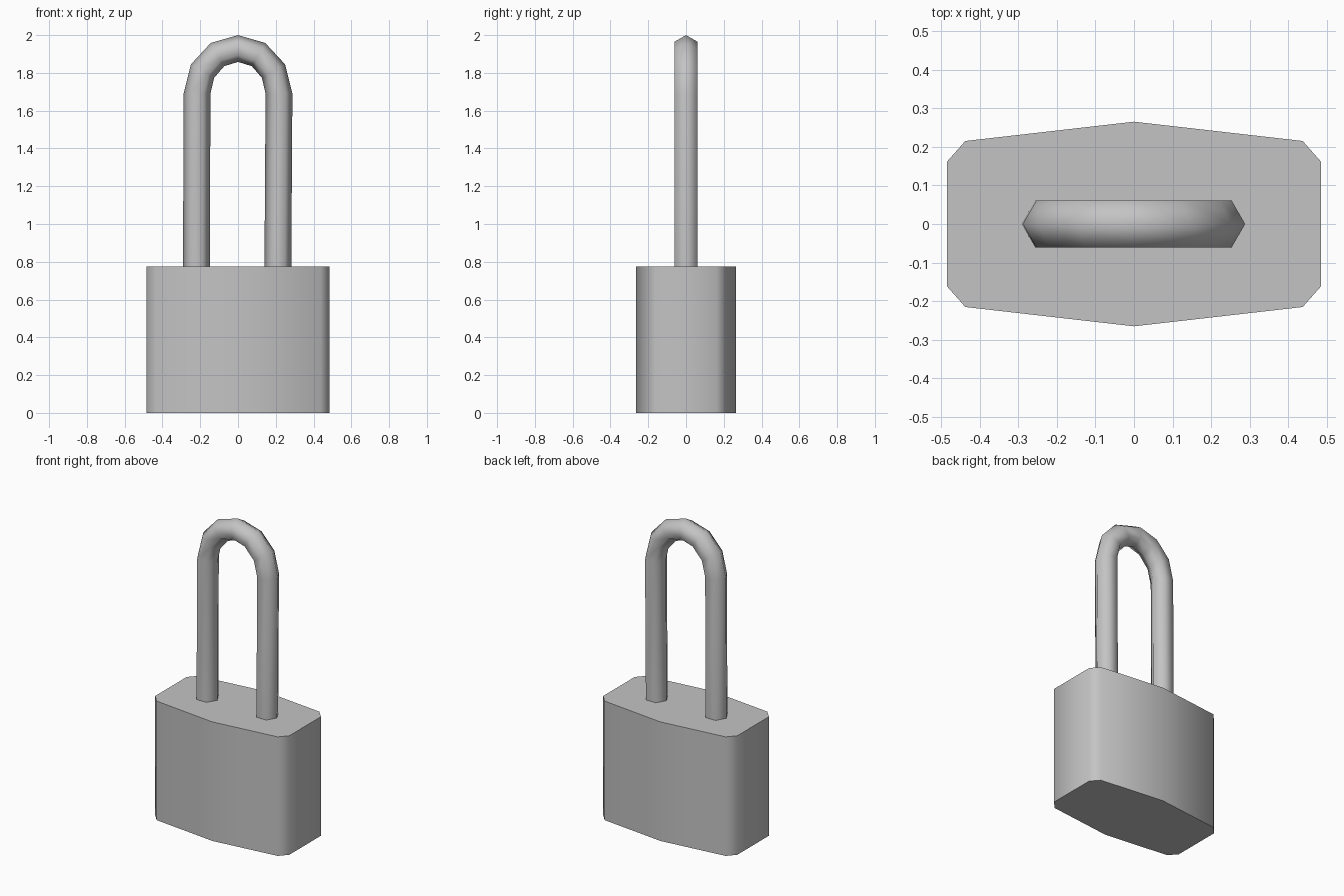
import bpy
import bmesh
from math import cos, sin, pi
from mathutils import Vector

cube = bpy.data.objects.get("Cube")
if cube:
    bpy.data.objects.remove(cube)

GREY = (0.55, 0.55, 0.55, 1.0)
metal = bpy.data.materials.new("grey metal")
metal.use_nodes = True
metal.diffuse_color = GREY
metal.node_tree.nodes["Principled BSDF"].inputs["Base Color"].default_value = GREY


def loft(name, rings, sharp_angle):
    """Skin a list of equal point rings and cap both ends."""
    bm = bmesh.new()
    loops = [[bm.verts.new(p) for p in ring] for ring in rings]
    count = len(loops[0])
    for a, b in zip(loops, loops[1:]):
        for i in range(count):
            j = (i + 1) % count
            bm.faces.new((a[i], a[j], b[j], b[i]))
    bm.faces.new(loops[0])
    bm.faces.new(loops[-1])
    bmesh.ops.recalc_face_normals(bm, faces=bm.faces)
    mesh = bpy.data.meshes.new(name)
    bm.to_mesh(mesh)
    bm.free()
    mesh.materials.append(metal)
    obj = bpy.data.objects.new(name, mesh)
    bpy.context.collection.objects.link(obj)
    bpy.ops.object.select_all(action="DESELECT")
    obj.select_set(True)
    bpy.context.view_layer.objects.active = obj
    bpy.ops.object.shade_smooth_by_angle(angle=sharp_angle)
    return obj


# Lock body: ten-sided outline with bevelled corners and a bowed front and back
BODY_TOP = 0.776
quarter = [(0.484, 0.162), (0.437, 0.215)]
back = quarter + [(0, 0.265)] + [(-x, y) for x, y in reversed(quarter)]
outline = back + [(-x, -y) for x, y in back]
loft("lock_body", [[(x, y, z) for x, y in outline] for z in (0, BODY_TOP)], pi / 3)

# Shackle: six-sided bar swept up one leg, over the arch and down the other
BAR = 0.071
ARCH_BASE = 1.69


def bar_ring(centre, angle):
    outward = Vector((cos(angle), 0, sin(angle)))
    side = Vector((0, 1, 0))
    steps = [i * pi / 3 for i in range(6)]
    return [centre + BAR * (outward * cos(s) + side * sin(s)) for s in steps]


rings = [bar_ring(Vector((0.211, 0, BODY_TOP - 0.005)), 0)]
for i in range(7):
    t = i * pi / 6
    rings.append(bar_ring(Vector((0.217 * cos(t), 0, ARCH_BASE + 0.239 * sin(t))), t))
rings.append(bar_ring(Vector((-0.22, 0, BODY_TOP - 0.005)), pi))
loft("shackle", rings, pi * 0.4)
